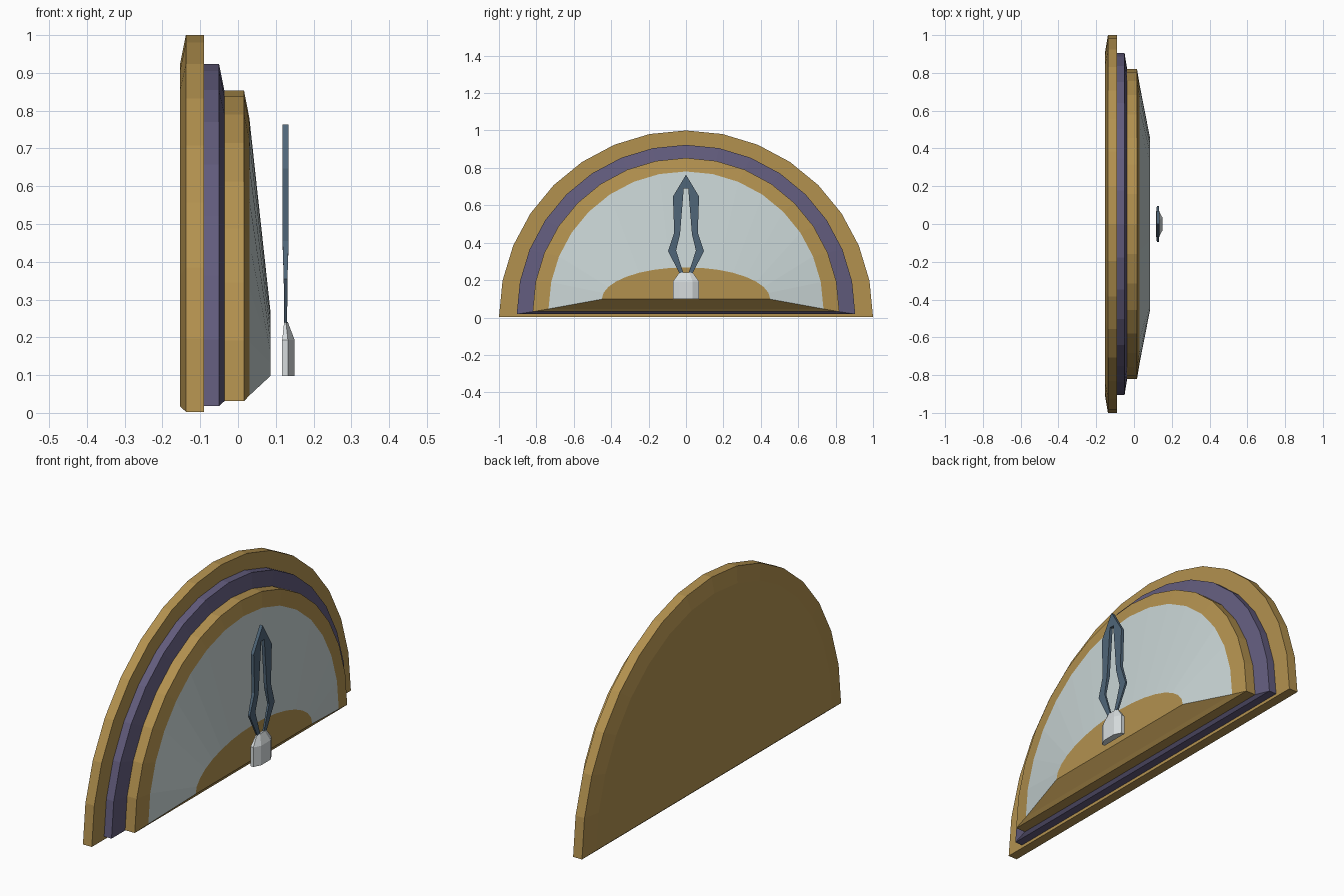
import bpy, bmesh
from math import sin, cos, pi

cube = bpy.data.objects.get("Cube")
if cube:
    bpy.data.objects.remove(cube, do_unlink=True)


def material(name, rgb):
    m = bpy.data.materials.new(name)
    m.use_nodes = True
    m.diffuse_color = (*rgb, 1)
    m.node_tree.nodes["Principled BSDF"].inputs["Base Color"].default_value = (*rgb, 1)
    return m


GOLD = material("gold", (0.45, 0.285, 0.078))
PURPLE = material("purple", (0.122, 0.107, 0.205))
SILVER = material("pale silver", (0.58, 0.66, 0.66))
WHITE = material("off white", (0.68, 0.72, 0.73))
STEEL = material("blue steel", (0.08, 0.133, 0.19))


def loft(name, rings, mats, closed_start=True, face_mat=None):
    """Skin a list of equal closed rings; face_mat(band, side) picks a slot."""
    bm = bmesh.new()
    loops = [[bm.verts.new(p) for p in ring] for ring in rings]
    n = len(loops[0])
    for band, (a, b) in enumerate(zip(loops, loops[1:])):
        for i in range(n):
            j = (i + 1) % n
            f = bm.faces.new((a[i], a[j], b[j], b[i]))
            f.material_index = face_mat(band, i) if face_mat else 0
    if closed_start:
        bm.faces.new(loops[0])
    bm.faces.new(loops[-1])
    bmesh.ops.recalc_face_normals(bm, faces=bm.faces)
    me = bpy.data.meshes.new(name)
    bm.to_mesh(me)
    bm.free()
    for m in mats:
        me.materials.append(m)
    ob = bpy.data.objects.new(name, me)
    bpy.context.collection.objects.link(ob)
    return ob


SEG = 16


def arch(x, half_width, base, height):
    """Half-ellipse outline standing on its flat edge."""
    return [(x, half_width * cos(pi * i / SEG), base + height * sin(pi * i / SEG))
            for i in range(SEG + 1)]


# Stepped half-round backing
loft("backing_plate", [arch(-0.153, 0.91, 0.017, 0.908),
                       arch(-0.138, 1, 0.003, 0.997),
                       arch(-0.09, 1, 0.003, 0.997)], [GOLD])
loft("middle_tier", [arch(-0.09, 0.905, 0.018, 0.905),
                     arch(-0.05, 0.905, 0.018, 0.905),
                     arch(-0.036, 0.82, 0.031, 0.822)], [PURPLE])
# Inner tier: the sloped dial band is silver, its underside stays gold
loft("inner_tier", [arch(-0.036, 0.82, 0.031, 0.822),
                    arch(0.016, 0.82, 0.031, 0.822),
                    arch(0.03, 0.735, 0.046, 0.735),
                    arch(0.086, 0.45, 0.098, 0.17)], [GOLD, SILVER],
     face_mat=lambda band, side: int(band == 2 and side < SEG))

# Pointer: one half as a strip of sections, mirrored across y
X = 0.126
stations = [  # outer y, outer z, inner y, inner z, half thickness
    (0, 0.763, 0, 0.69, 0.008),
    (0.07, 0.647, 0.012, 0.69, 0.008),
    (0.063, 0.455, 0.032, 0.445, 0.008),
    (0.096, 0.355, 0.053, 0.358, 0.005),
    (0.036, 0.238, 0.014, 0.238, 0.004)]
pointer = loft("pointer", [[(X - t, oy, oz), (X + t, oy, oz),
                            (X + t, iy, iz), (X - t, iy, iz)]
                           for oy, oz, iy, iz, t in stations], [STEEL],
               closed_start=False)
mirror = pointer.modifiers.new("mirror", "MIRROR")
mirror.use_axis = (False, True, False)


# Pointer foot: faceted block narrowing at the top
def foot_ring(z, w, back, mid, front):
    half = [(back, w), (mid, w), (front, w / 2)]
    return [(x, y, z) for x, y in half] + [(x, -y, z) for x, y in reversed(half)]


loft("pointer_foot", [foot_ring(0.098, 0.07, 0.117, 0.132, 0.15),
                      foot_ring(0.193, 0.07, 0.117, 0.132, 0.15),
                      foot_ring(0.24, 0.036, 0.122, 0.127, 0.132)], [WHITE])
